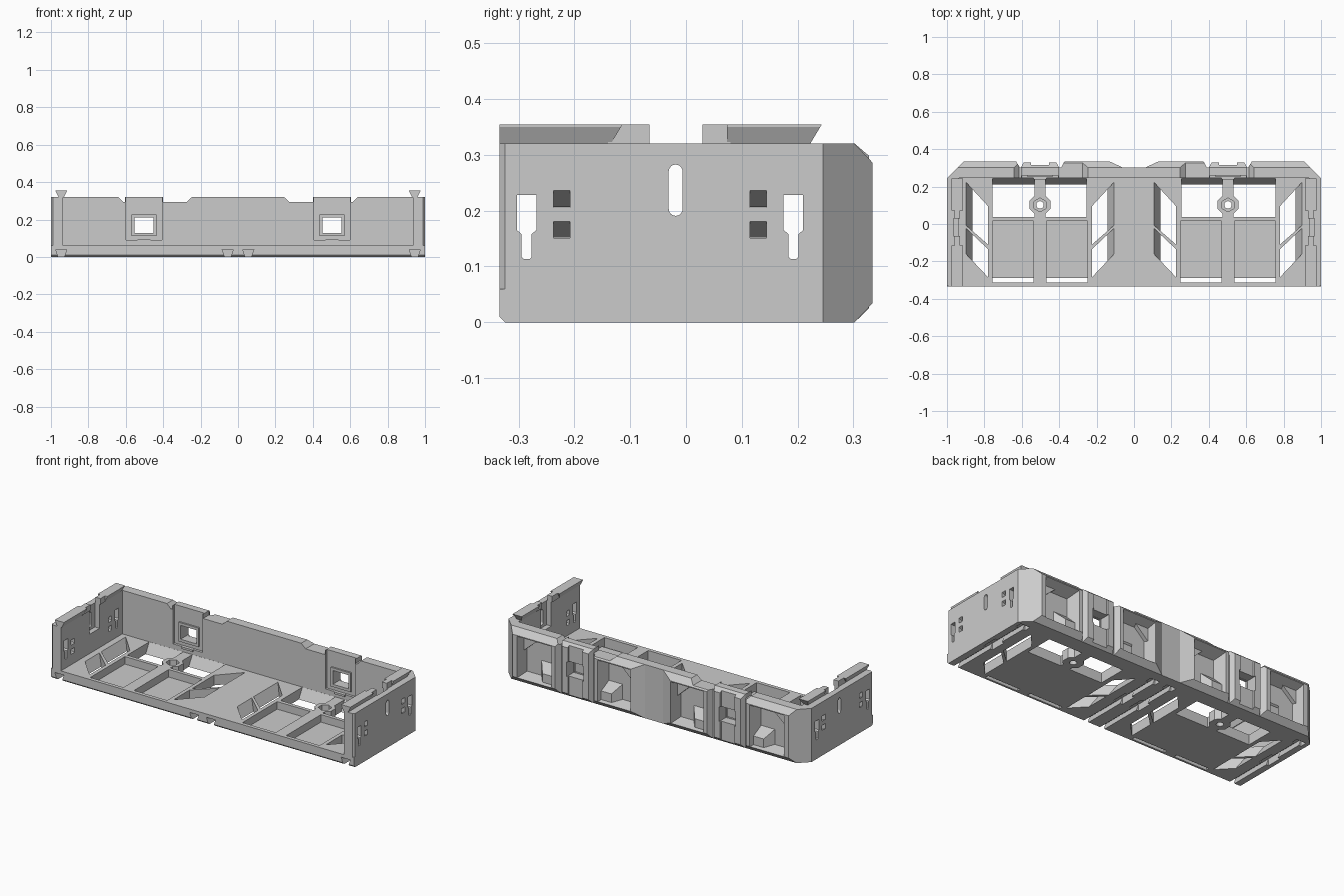
import bpy, bmesh, math

if "Cube" in bpy.data.objects:
    bpy.data.objects.remove(bpy.data.objects["Cube"])

C = 0.5025  # centre line of each bay


def solid(name, a, b, quad=False, single=False):
    """Loft loop a to loop b, mirrored in x; quad also mirrors about the bay centre."""
    maps = [lambda x: x]
    if not single:
        maps.append(lambda x: -x)
    if quad:
        maps += [lambda x: 2 * C - x, lambda x: x - 2 * C]
    bm = bmesh.new()
    n = len(a)
    for f in maps:
        va = [bm.verts.new((f(p[0]), p[1], p[2])) for p in a]
        vb = [bm.verts.new((f(p[0]), p[1], p[2])) for p in b]
        bm.faces.new(va)
        bm.faces.new(vb)
        for i in range(n):
            j = (i + 1) % n
            bm.faces.new((va[i], va[j], vb[j], vb[i]))
    bmesh.ops.recalc_face_normals(bm, faces=bm.faces)
    me = bpy.data.meshes.new(name)
    bm.to_mesh(me)
    bm.free()
    ob = bpy.data.objects.new(name, me)
    bpy.context.collection.objects.link(ob)
    return ob


def prism(name, pts, lo, hi, axis, **k):
    """Extrude a 2D profile along an axis."""
    def at(t):
        if axis == 'x':
            return [(t, u, v) for u, v in pts]
        if axis == 'y':
            return [(u, t, v) for u, v in pts]
        return [(u, v, t) for u, v in pts]
    return solid(name, at(lo), at(hi), **k)


def rect(u0, u1, v0, v1):
    return [(u0, v0), (u1, v0), (u1, v1), (u0, v1)]


def box(name, x0, x1, y0, y1, z0, z1, **k):
    return prism(name, rect(x0, x1, y0, y1), z0, z1, 'z', **k)


def yloft(name, r0, y0, r1, y1, **k):
    """Frustum between two x-z rectangles."""
    return solid(name, [(u, y0, v) for u, v in rect(*r0)], [(u, y1, v) for u, v in rect(*r1)], **k)


def ngon(cx, cy, r, n, rot=0.0):
    return [(cx + r * math.cos(rot + math.tau * i / n), cy + r * math.sin(rot + math.tau * i / n)) for i in range(n)]


def cut(targets, cutter):
    cutter.hide_render = True
    for t in targets:
        m = t.modifiers.new("cut", 'BOOLEAN')
        m.operation = 'DIFFERENCE'
        m.solver = 'EXACT'
        m.object = cutter
        bpy.context.view_layer.objects.active = t
        bpy.ops.object.modifier_apply(modifier=m.name)
    bpy.data.objects.remove(cutter)


# Floor plate with a chamfered lower front edge
floor = prism("floor", [(-.334, .01), (-.324, 0), (.245, 0), (.245, .06), (-.334, .06)], -1, 1, 'x', single=True)

# Floor pockets, front slots and rear windows
cut([floor], box("c", .537, .757, -.29, .015, .015, .08, quad=True))
cut([floor], box("c", .537, .757, -.312, -.29, -.01, .08, quad=True))
cut([floor], solid("c", [(x, y, -.01) for x, y in rect(.254, .757, .037, .205)],
                   [(x, y, .061) for x, y in rect(.254, .757, .037, .2449)]))

# Slanted vents with one sloping wall
for outer_top, inner_top, inner_bot, outer_bot in ((.225, .095, -.11, -.005), (-.022, -.135, -.285, -.158)):
    k = (.9 - .86) / (.9 - .78)
    lo = [(.86, outer_top + (inner_top - outer_top) * k), (.78, inner_top),
          (.78, inner_bot), (.86, outer_bot + (inner_bot - outer_bot) * k)]
    hi = [(.9, outer_top), (.78, inner_top), (.78, inner_bot), (.9, outer_bot)]
    cut([floor], solid("c", [(x, y, -.005) for x, y in lo], [(x, y, .065) for x, y in hi], quad=True))

# Dovetail grooves below the floor
for x in (.945, .055):
    cut([floor], prism("c", [(x - .014, -.005), (x + .014, -.005), (x + .03, .04), (x - .03, .04)], -.35, .235, 'y'))
    for y0, y1 in ((-.065, .03), (.2, .24)):
        cut([floor], box("c", x - .031, x + .031, y0, y1, -.01, .041))

# Screw boss on a tongue reaching to the back wall
boss = prism("screw_boss", [(C - .03, .03), (C + .03, .03), (C + .03, .055), (C + .055, .08), (C + .055, .125),
                            (C + .03, .15), (C + .03, .245), (C - .03, .245), (C - .03, .15),
                            (C - .055, .125), (C - .055, .08), (C - .03, .055)], 0, .06, 'z')
cut([boss], prism("c", ngon(C, .102, .037, 6, math.pi / 6), .025, .08, 'z'))
cut([boss], prism("c", ngon(C, .102, .02, 20), -.01, .05, 'z'))

# Side walls
sides = prism("side_walls", [(.935, -.334), (.99, -.334), (1, -.324), (1, .245), (.935, .245)], .06, .32, 'z')

# Keyholes
for y in (-.2855, .1925):
    cut([sides], prism("c", [(y - .009, .117), (y - .005, .113), (y + .005, .113), (y + .009, .117),
                             (y + .009, .158), (y + .0175, .165), (y + .0175, .228), (y - .0175, .228),
                             (y - .0175, .165), (y - .009, .158)], .9, 1.02, 'x'))
# Slanted latch slots
for y in (-.2225, .1295):
    for z in (.155, .21):
        cut([sides], prism("c", [(1.01, z), (1.01, z + .03), (.92, z - .01), (.92, z - .04)],
                           y - .0145, y + .0145, 'y'))
# Rounded slot and the inner recess around it
slot = [(-.0185 + .0125 * math.cos(a), z + .0125 * math.sin(a))
        for z, s in ((.27, 0), (.203, math.pi)) for a in [s + math.pi * i / 8 for i in range(9)]]
cut([sides], box("c", .92, .965, -.065, .03, .175, .34))
cut([sides], prism("c", slot, .9, 1.02, 'x'))

# Dovetail rails on top of the side walls
T = .945
dove = [(T - .014, .319), (T + .014, .319), (T + .03, .35), (T + .03, .354), (T - .03, .354), (T - .03, .35)]
solid("dovetail_rail_front", [(x, -.334, z) for x, z in dove],
      [(x, -.135 + (z - .319) * .6, z) for x, z in dove])
solid("dovetail_rail_rear", [(x, .073, z) for x, z in dove],
      [(x, .222 + (z - .319) * .6, z) for x, z in dove])
box("rail_lead_in_front", T - .016, T + .016, -.14, -.065, .319, .354)
box("rail_lead_in_rear", T - .016, T + .016, .03, .08, .319, .354)

# Back wall with chamfered corners, and raised panels on its rear
back = prism("back_wall", [(-1, .245), (1, .245), (.943, .302), (-.943, .302)], 0, .32, 'z', single=True)
outer = yloft("outer_rear_panel", (.61, .943, 0, .32), .302, (.63, .911, .034, .286), .334)
inner = yloft("inner_rear_panel", (.06, .39, 0, .32), .302, (.13, .372, .034, .286), .334)
clip = yloft("clip_block", (.4, .605, 0, .32), .302, (.415, .59, .025, .298), .328)

# Rear pockets with wedge blocks and corner gussets
for near, far, panel in ((.65, .885, outer), (.355, .13, inner)):
    s = 1 if far > near else -1
    cut([back, panel], yloft("c", (near, far, .03, .285), .345, (near + s * .03, far - s * .02, .05, .25), .262))
    yloft("pocket_wedge", (near + s * .01, near + s * .12, .035, .14), .262,
          (near + s * .01, near + s * .08, .035, .09), .31)
    prism("pocket_gusset", [(far, .285), (far, .17), (near + s * .1, .285)], .262, .285, 'y')

# Clip recess, groove and window
cut([back], box("c", .405, .6, .23, .26, .09, .33))
cut([clip], box("c", .455, .55, .316, .35, -.01, .33))
cut([back, clip], box("c", C - .055, C + .055, .2, .36, .125, .213))
frame = box("clip_frame", C - .066, C + .066, .25, .262, .112, .226)
cut([frame], box("c", C - .052, C + .052, .2, .36, .128, .21))
box("clip_ledge", C - .036, C + .036, .237, .247, .08, .092)

# Dips in the upper edge beside each clip
for pts in ([(.235, .33), (.275, .294), (.402, .294), (.402, .33)],
            [(.603, .33), (.603, .294), (.615, .294), (.65, .33)]):
    cut([back, outer, inner], prism("c", pts, .2, .4, 'y'))
